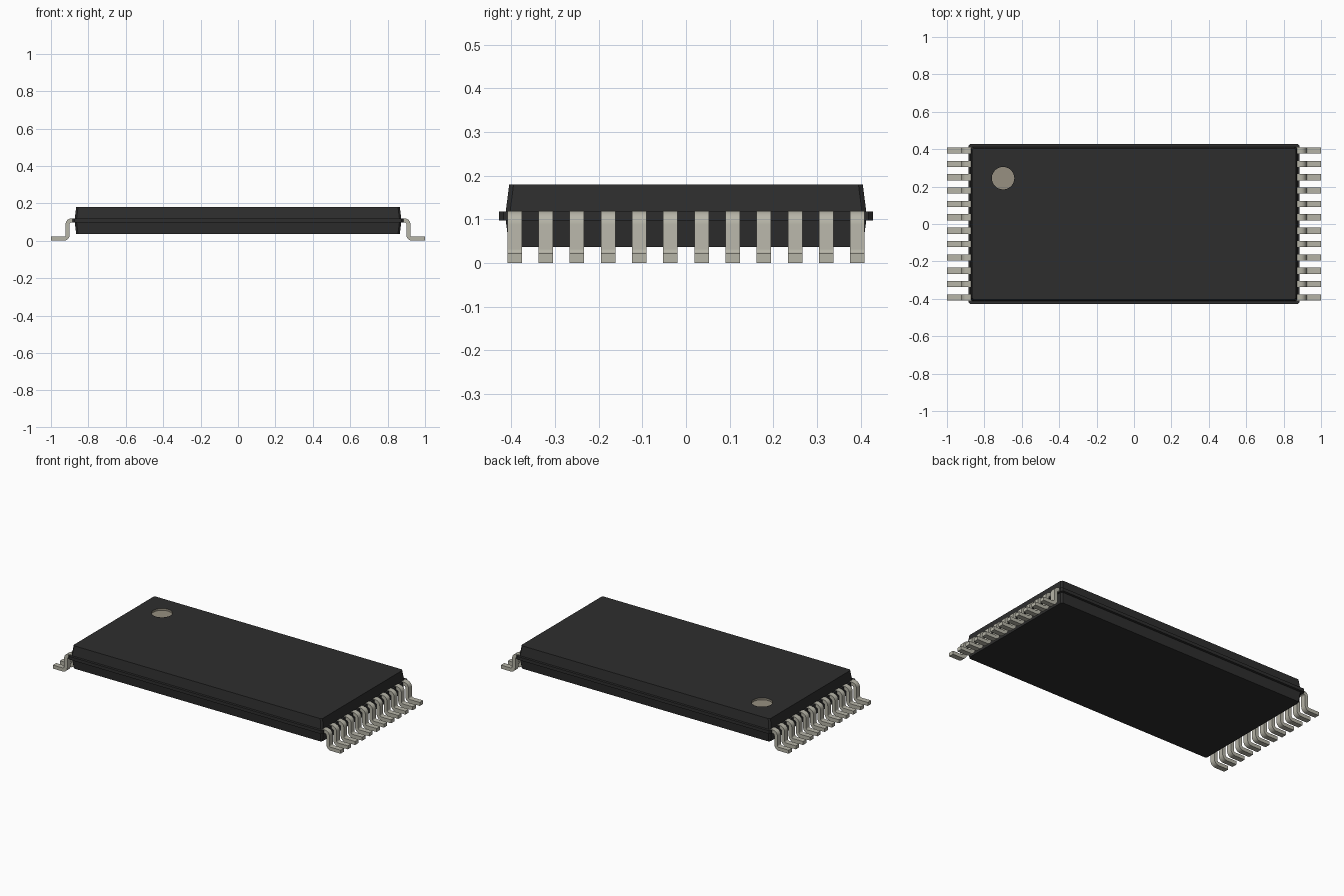
import bpy, bmesh, math
from mathutils import Vector

cube = bpy.data.objects.get("Cube")
if cube:
    bpy.data.objects.remove(cube, do_unlink=True)


def material(name, color):
    mat = bpy.data.materials.new(name)
    mat.use_nodes = True
    mat.diffuse_color = (*color, 1)
    bsdf = next(n for n in mat.node_tree.nodes if n.type == 'BSDF_PRINCIPLED')
    bsdf.inputs["Base Color"].default_value = (*color, 1)
    return mat


black = material("black plastic", (0.027, 0.027, 0.027))
silver = material("tinned metal", (0.47, 0.46, 0.39))
beige = material("marker beige", (0.31, 0.28, 0.22))


def add_object(name, bm, *mats):
    bmesh.ops.recalc_face_normals(bm, faces=bm.faces)
    mesh = bpy.data.meshes.new(name)
    bm.to_mesh(mesh)
    bm.free()
    for mat in mats:
        mesh.materials.append(mat)
    obj = bpy.data.objects.new(name, mesh)
    bpy.context.collection.objects.link(obj)
    return obj


def outline(hx, hy, c):
    """Rectangle with cut corners, counterclockwise."""
    return [(hx, -hy + c), (hx, hy - c), (hx - c, hy), (-hx + c, hy),
            (-hx, hy - c), (-hx, -hy + c), (-hx + c, -hy), (hx - c, -hy)]


# Body: two tapered halves around a thin parting flange
BODY_TOP = 0.18
sections = [(0.865, 0.405, 0.037), (0.873, 0.413, 0.098),
            (0.885, 0.428, 0.098), (0.885, 0.428, 0.118),
            (0.873, 0.413, 0.118), (0.865, 0.405, BODY_TOP)]
bm = bmesh.new()
rings = [[bm.verts.new((x, y, z)) for x, y in outline(hx, hy, 0.01)]
         for hx, hy, z in sections]
for low, high in zip(rings, rings[1:]):
    for i in range(len(low)):
        j = (i + 1) % len(low)
        bm.faces.new((low[i], low[j], high[j], high[i]))
bm.faces.new(rings[0][::-1])
bm.faces.new(rings[-1])
body = add_object("body", bm, black, beige)

# Pin one marker: round recess in the top
DOT, RADIUS, DEPTH = Vector((-0.70, 0.245)), 0.06, 0.012
bm = bmesh.new()
bmesh.ops.create_cone(bm, cap_ends=True, segments=48, radius1=RADIUS,
                      radius2=RADIUS, depth=DEPTH * 2)
bmesh.ops.translate(bm, verts=bm.verts, vec=(*DOT, BODY_TOP))
cutter = add_object("marker_cutter", bm)
cutter.hide_render = True
cut = body.modifiers.new("marker recess", 'BOOLEAN')
cut.operation, cut.solver, cut.object = 'DIFFERENCE', 'EXACT', cutter
bpy.context.view_layer.objects.active = body
bpy.ops.object.modifier_apply(modifier=cut.name)
bpy.data.objects.remove(cutter, do_unlink=True)
for face in body.data.polygons:
    inside = (face.center.xy - DOT).length < RADIUS + 0.005
    face.material_index = int(inside and face.center.z < BODY_TOP - 0.001)

# Gull-wing lead profile: shoulder bend, drop, ankle bend, foot
THICK, BEND, DROP_X = 0.022, 0.021, 0.911
HIGH, LOW = 0.109, THICK / 2
path = [((0.86, HIGH), (0, 1))]
for k in range(7):
    a = math.pi / 2 * (1 - k / 6)
    n = (math.cos(a), math.sin(a))
    path.append(((DROP_X - BEND + BEND * n[0], HIGH - BEND + BEND * n[1]), n))
for k in range(7):
    a = math.pi / 2 * k / 6
    n = (math.cos(a), math.sin(a))
    path.append(((DROP_X + BEND - BEND * n[0], LOW + BEND - BEND * n[1]), n))
path.append(((1.0, LOW), (0, 1)))

PINS, WIDTH, PITCH = 12, 0.033, 0.0714


def add_lead(name, side, y):
    bm = bmesh.new()
    loops = []
    for (x, z), (nx, nz) in path:
        loops.append([bm.verts.new((side * (x + s * nx * THICK / 2), y + w * WIDTH / 2,
                                    z + s * nz * THICK / 2))
                      for s, w in ((1, -1), (1, 1), (-1, 1), (-1, -1))])
    for a, b in zip(loops, loops[1:]):
        for i in range(4):
            j = (i + 1) % 4
            bm.faces.new((a[i], a[j], b[j], b[i]))
    bm.faces.new(loops[0])
    bm.faces.new(loops[-1])
    return add_object(name, bm, silver)


leads = []
for side, label in ((1, "left"), (-1, "right")):
    for i in range(PINS):
        y = (i - (PINS - 1) / 2) * PITCH
        leads.append(add_lead(f"{label}_lead_{i + 1}", side, y))

# Smooth bends with crisp edges
bpy.ops.object.select_all(action='DESELECT')
for obj in leads + [body]:
    obj.select_set(True)
bpy.context.view_layer.objects.active = body
bpy.ops.object.shade_smooth_by_angle(angle=math.radians(30))
bpy.ops.object.select_all(action='DESELECT')
